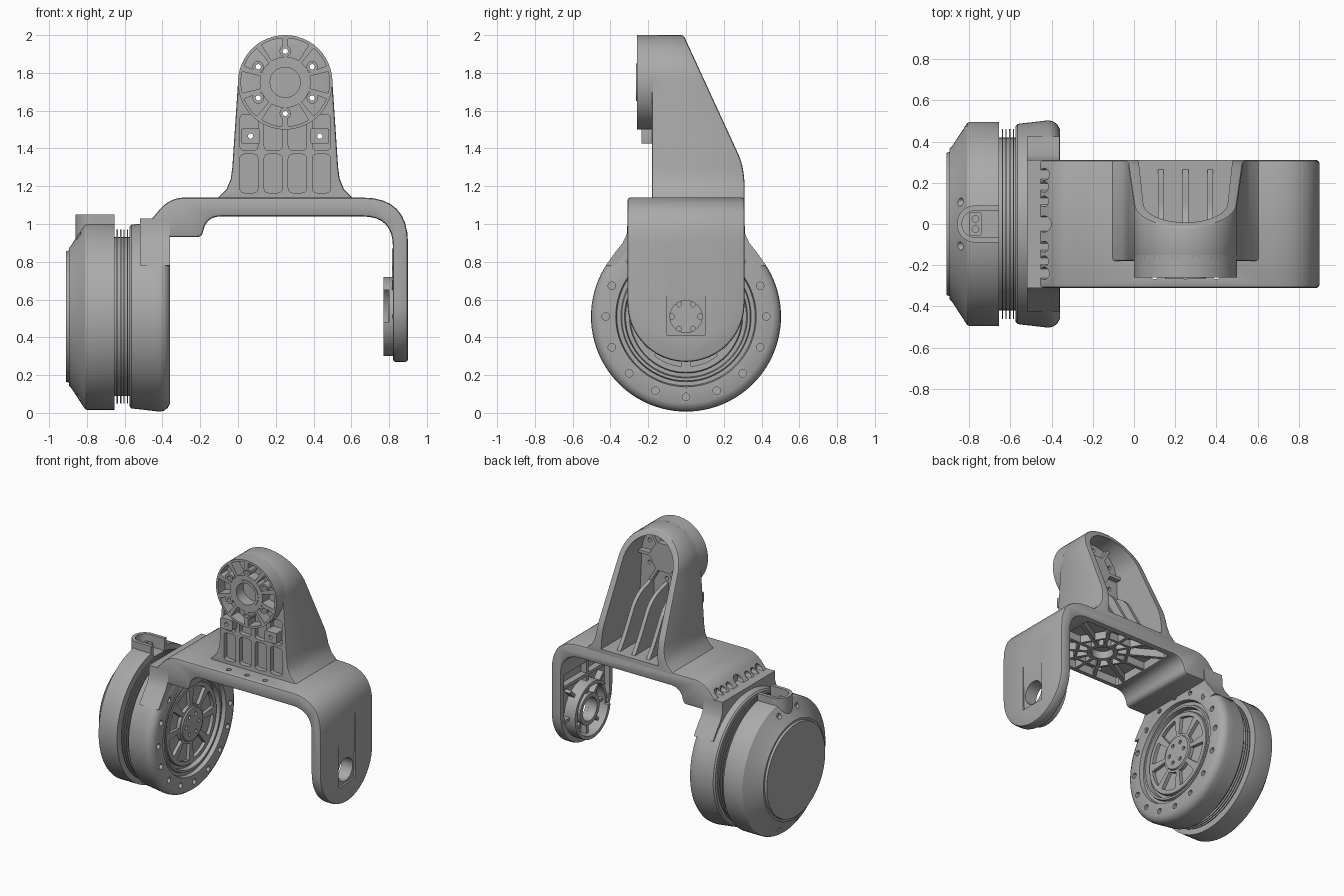
import bpy, bmesh
from math import sin, cos, radians, pi
from mathutils import Vector

if "Cube" in bpy.data.objects:
    bpy.data.objects.remove(bpy.data.objects["Cube"], do_unlink=True)

AXLE = 0.51            # height of the wheel axle
HUB = (0.25, 1.75)     # centre of the tower head (x, z)
parts = []


# ---- 2D outlines ----
def arc(cu, cv, r, a0, a1, n=24):
    return [(cu + r * cos(radians(a0 + (a1 - a0) * i / n)),
             cv + r * sin(radians(a0 + (a1 - a0) * i / n))) for i in range(n + 1)]

def circle(cu, cv, r, n=24):
    return arc(cu, cv, r, 0, 360, n)[:-1]

def sector(cu, cv, r0, r1, a0, a1, n=6):
    return arc(cu, cv, r1, a0, a1, n) + arc(cu, cv, r0, a1, a0, n)

def ring(cu, cv, r0, r1):
    return [sector(cu, cv, r0, r1, a, a + 180, 20) for a in (0, 180)]

def spoke(cu, cv, ang, r0, r1, w):
    d = Vector((cos(radians(ang)), sin(radians(ang))))
    s = Vector((-d.y, d.x)) * w / 2
    c = Vector((cu, cv))
    return [tuple(p) for p in (c + d * r0 - s, c + d * r1 - s, c + d * r1 + s, c + d * r0 + s)]

def rounded(corners):
    """Polygon of (u, v, rounding distance)."""
    out = []
    for i, (u, v, d) in enumerate(corners):
        p = Vector((u, v))
        if d == 0:
            out.append((u, v))
            continue
        q = Vector(corners[i - 1][:2])
        r = Vector(corners[(i + 1) % len(corners)][:2])
        a, b = p + (q - p).normalized() * d, p + (r - p).normalized() * d
        n = 3 if d < 0.05 else 8
        for k in range(n + 1):
            t = k / n
            out.append(tuple(a * (1 - t) ** 2 + p * 2 * t * (1 - t) + b * t * t))
    return out

def rect(u0, v0, u1, v1, d=0):
    return rounded([(u0, v0, d), (u1, v0, d), (u1, v1, d), (u0, v1, d)])

def polar(cu, cv, r, ang):
    return cu + r * cos(radians(ang)), cv + r * sin(radians(ang))


# ---- solids ----
def finish(name, bm):
    bmesh.ops.recalc_face_normals(bm, faces=bm.faces)
    me = bpy.data.meshes.new(name)
    bm.to_mesh(me)
    bm.free()
    ob = bpy.data.objects.new(name, me)
    bpy.context.collection.objects.link(ob)
    parts.append(ob)
    return ob

def prism(name, polys, axis, a, b):
    place = {"x": lambda u, v, t: (t, u, v), "y": lambda u, v, t: (u, t, v),
             "z": lambda u, v, t: (u, v, t)}[axis]
    bm = bmesh.new()
    for pts in polys:
        lo = [bm.verts.new(place(u, v, a)) for u, v in pts]
        hi = [bm.verts.new(place(u, v, b)) for u, v in pts]
        bm.faces.new(lo)
        bm.faces.new(hi[::-1])
        for i in range(len(pts)):
            bm.faces.new((lo[i - 1], lo[i], hi[i], hi[i - 1]))
    return finish(name, bm)

def lathe(name, profile, closed=False, n=96):
    """Turn an (x, radius) profile around the axle."""
    bm = bmesh.new()
    vs = [bm.verts.new((x, 0, AXLE + r)) for x, r in profile]
    es = [bm.edges.new((vs[i], vs[i + 1])) for i in range(len(vs) - 1)]
    if closed:
        es.append(bm.edges.new((vs[-1], vs[0])))
    bmesh.ops.spin(bm, geom=vs + es, cent=(0, 0, AXLE), axis=(1, 0, 0),
                   angle=2 * pi, steps=n, use_duplicate=False)
    bmesh.ops.remove_doubles(bm, verts=bm.verts, dist=1e-5)
    return finish(name, bm)

def apply(ob):
    dg = bpy.context.evaluated_depsgraph_get()
    me = bpy.data.meshes.new_from_object(ob.evaluated_get(dg))
    ob.modifiers.clear()
    ob.data = me

def cut(obs, polys, axis, a, b):
    tool = prism("cutter", polys, axis, a, b)
    tool.hide_render = True
    for ob in obs:
        m = ob.modifiers.new("cut", "BOOLEAN")
        m.operation, m.solver, m.object = "DIFFERENCE", "EXACT", tool
        apply(ob)
    parts.remove(tool)
    bpy.data.objects.remove(tool, do_unlink=True)

def soften(ob, width):
    m = ob.modifiers.new("soft", "BEVEL")
    m.width, m.segments, m.limit_method, m.angle_limit = width, 2, "ANGLE", radians(50)
    apply(ob)


# ---- motor cap with cable socket ----
cap = lathe("motor_cap", [(-0.91, 0), (-0.91, 0.345), (-0.895, 0.35), (-0.895, 0.365), (-0.885, 0.375),
                          (-0.81, 0.49), (-0.80, 0.495), (-0.655, 0.495), (-0.655, 0)])
cut([cap], [circle(*polar(0, AXLE, 0.44, a), 0.02, 16) for a in (76, 104, 256, 284)], "x", -0.93, -0.83)
socket = prism("cable_socket", [arc(-0.77, 0, 0.09, 90, 270) + [(-0.655, -0.09), (-0.655, 0.09)]], "z", 0.86, 1.05)
cut([cap, socket], [arc(-0.77, 0, 0.065, 90, 270) + [(-0.6, -0.065), (-0.6, 0.065)]], "z", 0.96, 1.2)
plug = prism("cable_plug", [rect(-0.80, -0.055, -0.74, 0.055, 0.008)], "z", 0.95, 1.0)
cut([plug], [circle(-0.77, y, 0.016, 12) for y in (-0.025, 0.025)], "z", 0.98, 1.1)

# ---- cooling fins ----
fins = [(-0.665, 0), (-0.665, 0.42)]
for i in range(4):
    x = -0.642 + 0.018 * i
    fins += [(x, 0.42), (x, 0.46), (x + 0.006, 0.46), (x + 0.006, 0.42)]
lathe("cooling_fins", fins + [(-0.565, 0.42), (-0.565, 0)])

# ---- motor housing with face recess ----
housing = lathe("motor_housing", [(-0.575, 0), (-0.575, 0.475), (-0.565, 0.486), (-0.47, 0.497), (-0.42, 0.503),
                                  (-0.395, 0.5), (-0.373, 0.485), (-0.36, 0.46), (-0.36, 0.372), (-0.39, 0.366),
                                  (-0.39, 0.345), (-0.375, 0.34), (-0.375, 0.325), (-0.41, 0.32), (-0.41, 0)])
cut([housing], [circle(*polar(0, AXLE, 0.425, i * 22.5), 0.02, 16) for i in range(16)], "x", -0.40, -0.3)
rotor = lathe("rotor", [(-0.43, 0), (-0.43, 0.3), (-0.39, 0.3), (-0.385, 0.295), (-0.385, 0.125),
                        (-0.375, 0.12), (-0.375, 0)])
cut([rotor], [sector(0, AXLE, 0.14, 0.265, i * 45 + 6, i * 45 + 39) for i in range(8)], "x", -0.412, -0.3)
cut([rotor], [circle(*polar(0, AXLE, 0.075, i * 60), 0.014, 12) for i in range(6)], "x", -0.40, -0.3)

# ---- neck joining housing and arm ----
flare = [(0.31, 1.03), (0.312, 0.95), (0.335, 0.9), (0.375, 0.85), (0.425, 0.78)]
prism("neck", [flare + arc(0, AXLE, 0.43, 38, 142) + [(-y, z) for y, z in flare[::-1]]], "x", -0.52, -0.361)

# ---- bent arm with leg ----
arm = prism("arm", [rounded([(-0.48, 0.93, 0), (-0.19, 0.93, 0.03), (-0.17, 1.04, 0.08), (0.82, 1.04, 0.16),
                             (0.82, 0.2, 0), (0.90, 0.2, 0), (0.90, 1.14, 0.24), (-0.36, 1.14, 0.08),
                             (-0.48, 1.0, 0)])], "y", -0.31, 0.31)
cut([arm], [arc(0, 0.58, 0.31, 180, 360) + [(0.5, 0.58), (0.5, 0), (-0.5, 0), (-0.5, 0.58)]], "x", 0.5, 1.2)
soften(arm, 0.014)
cut([arm], [arc(0, 0.58, 0.27, 180, 360) + [(0.27, 0.86), (-0.27, 0.86)]], "x", 0.75, 0.862)
cut([arm], [[(0.95, 0.9), (0.90, 0.9), (0.886, 0.41), (0.95, 0.41)]], "y", -0.1, 0.1)
cut([arm], [circle(0, AXLE, 0.085, 32)], "x", 0.7, 1.1)
cut([arm], [rect(-0.08, -0.27, 0.64, 0.27, 0.03)], "z", 0.9, 1.1)
cut([arm], [circle(s * y, 1.05, r, 16) for y, r in ((0.11, 0.026), (0.18, 0.026), (0.24, 0.03)) for s in (-1, 1)]
    + [circle(0, 1.05, 0.04, 16)], "x", -0.7, -0.40)
cut([arm], [circle(x, -0.25, 0.018, 16) for x in (0.1, 0.25, 0.4)], "z", 1.08, 1.3)

# ---- ribs below the arm ----
mid = 0.28
ribs = ring(mid, 0, 0.075, 0.105)
for i in range(12):
    a = radians(i * 30)
    reach = min(0.37 / max(abs(cos(a)), 0.01), 0.28 / max(abs(sin(a)), 0.01))
    ribs.append(spoke(mid, 0, i * 30, 0.1, reach, 0.024))
ribs += [sector(mid, 0, 0.19, 0.21, a, a + 60, 1) for a in range(0, 360, 60)]
prism("arm_ribs", ribs, "z", 1.045, 1.105)

# ---- bearing and ribs inside the leg ----
lathe("bearing_hub", [(0.795, 0.085), (0.795, 0.115), (0.87, 0.115), (0.87, 0.085)], True, 48)
rim = lathe("bearing_rim", [(0.77, 0.185), (0.77, 0.21), (0.87, 0.21), (0.87, 0.185)], True, 64)
cut([rim], [rect(-0.3, 0.48, -0.1, 0.65)], "x", 0.7, 0.8)
leg_ribs = [spoke(0, AXLE, i * 45, 0.11, 0.19, 0.022) for i in range(8)]
leg_ribs += [rect(-0.28, 0.755, 0.28, 0.778), rect(-0.011, 0.71, 0.011, 0.87)]
leg_ribs += [spoke(0, AXLE, a, 0.2, 0.28, 0.022) for a in (0, 45, 135, 180)]
prism("leg_ribs", leg_ribs, "x", 0.815, 0.868)

# ---- tower shell ----
def tower_outline(half, r):
    return ([(HUB[0] + x, z) for x, z in half] + arc(*HUB, r, 0, 180)[1:-1]
            + [(HUB[0] - x, z) for x, z in half[::-1]])

tower = prism("tower", [tower_outline([(0.37, 1.12), (0.35, 1.145), (0.31, 1.185), (0.288, 1.24), (0.28, 1.3),
                                       (0.25, 1.75)], 0.25)], "y", -0.18, 0.31)
cut([tower], [rounded([(-0.022, 2.02, 0), (0.3, 1.32, 0.06), (0.31, 1.22, 0), (0.5, 1.22, 0), (0.5, 2.2, 0),
                       (-0.022, 2.2, 0)])], "x", -0.5, 1)
soften(tower, 0.012)
cut([tower], [tower_outline([(0.235, 1.16), (0.205, 1.75)], 0.205)], "y", -0.13, 0.5)
columns = [HUB[0] + 0.128 * k for k in (-1.5, -0.5, 0.5, 1.5)]
cut([tower], [rect(x - 0.048, z0, x + 0.048, z1, 0.025) for x in columns
              for z0, z1 in ((1.165, 1.37), (1.39, 1.58))], "y", -0.3, -0.145)

# ---- tower head, screw lugs and rear ribs ----
head = prism("tower_head", [circle(*HUB, 0.25, 64)], "y", -0.26, -0.15)
cut([head], [sector(*HUB, 0.135, 0.234, i * 36 - 14, i * 36 + 14) for i in range(10)], "y", -0.4, -0.175)
cut([head], [circle(*HUB, 0.08, 32)], "y", -0.4, -0.17)
prism("head_collar", ring(*HUB, 0.08, 0.1), "y", -0.264, -0.17)
screws = [polar(*HUB, 0.165, 30 + i * 60) for i in range(6)]
posts = prism("screw_posts", [circle(x, z, 0.03, 20) for x, z in screws], "y", -0.258, -0.16)
lugs = [(HUB[0] - 0.183, 1.465), (HUB[0] + 0.183, 1.465)]
lug = prism("screw_lugs", [rect(x - 0.05, z - 0.04, x + 0.05, z + 0.04, 0.01) for x, z in lugs], "y", -0.235, -0.14)
cut([tower, head, posts, lug], [circle(x, z, 0.014, 16) for x, z in screws + lugs], "y", -0.5, 0)
prism("rear_hub", [circle(*HUB, 0.12, 6)] + [spoke(*HUB, i * 60, 0.1, 0.22, 0.022) for i in range(6)],
      "y", -0.14, -0.09)
rib = rounded([(-0.14, 1.14, 0), (-0.14, 1.56, 0), (0.06, 1.5, 0.1), (0.2, 1.25, 0.08), (0.28, 1.14, 0)])
for i in (-1, 0, 1):
    x = HUB[0] + 0.12 * i
    prism("tower_rib", [rib], "x", x - 0.014, x + 0.014)

# ---- colour and shading ----
grey = bpy.data.materials.new("matte_grey")
grey.use_nodes = True
colour = (0.4, 0.4, 0.4, 1)
grey.diffuse_color = colour
grey.node_tree.nodes["Principled BSDF"].inputs["Base Color"].default_value = colour
bpy.ops.object.select_all(action="DESELECT")
for ob in parts:
    ob.data.materials.clear()
    ob.data.materials.append(grey)
    ob.select_set(True)
bpy.context.view_layer.objects.active = parts[0]
bpy.ops.object.shade_smooth_by_angle(angle=radians(30))
